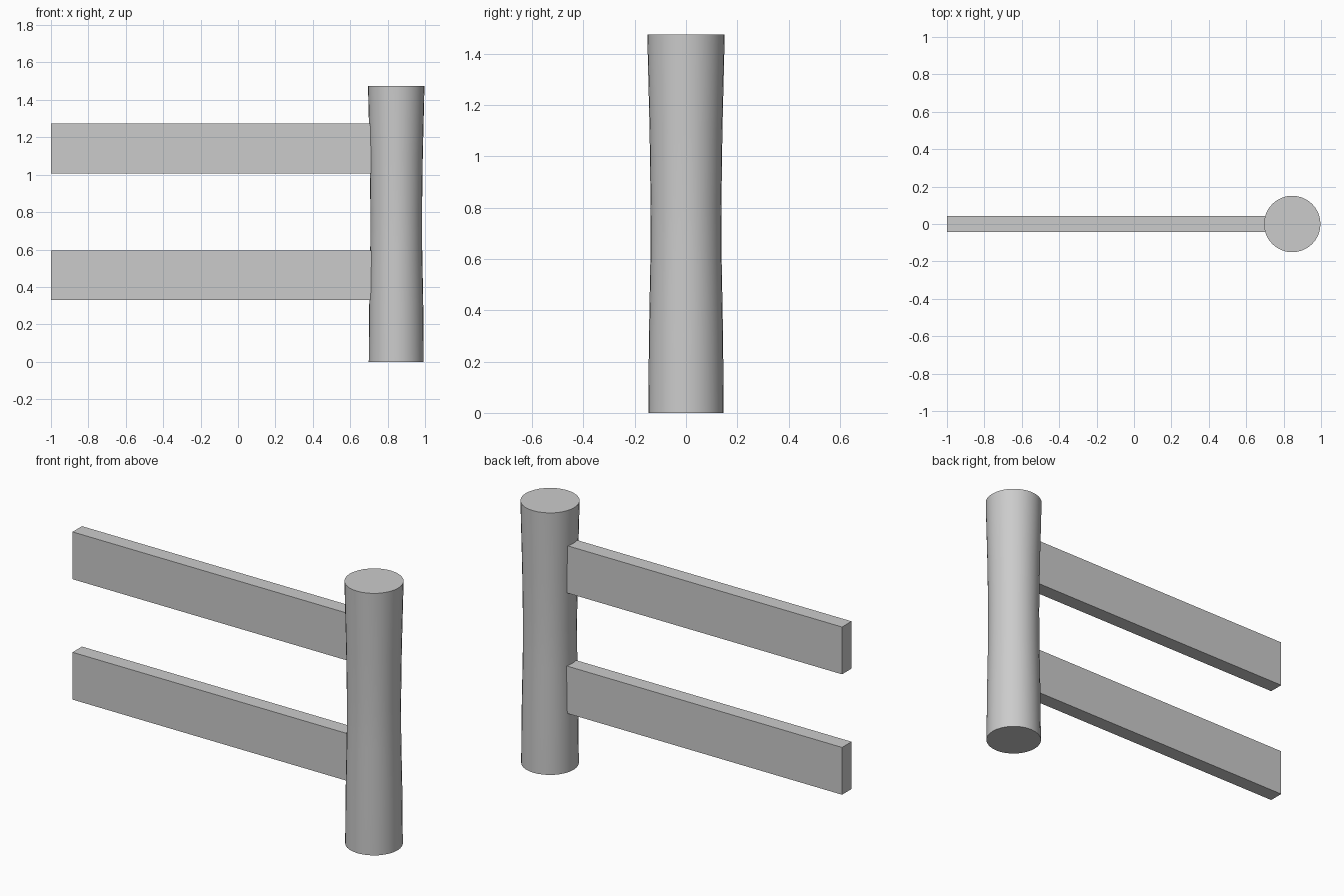
import bpy, bmesh, math

if "Cube" in bpy.data.objects:
    bpy.data.objects.remove(bpy.data.objects["Cube"])

POST_X = 0.846


def add_object(name, bm):
    bmesh.ops.recalc_face_normals(bm, faces=bm.faces)
    mesh = bpy.data.meshes.new(name)
    bm.to_mesh(mesh)
    bm.free()
    obj = bpy.data.objects.new(name, mesh)
    bpy.context.collection.objects.link(obj)
    return obj


def box(name, lo, hi):
    bm = bmesh.new()
    bmesh.ops.create_cube(bm, size=1)
    for v in bm.verts:
        for i in range(3):
            v.co[i] = lo[i] if v.co[i] < 0 else hi[i]
    return add_object(name, bm)


def turned(name, x, profile, sides=32):
    """Closed round solid from (radius, height) rings."""
    bm = bmesh.new()
    rings = []
    for r, z in profile:
        rings.append([bm.verts.new((x + r * math.cos(2 * math.pi * i / sides),
                                    r * math.sin(2 * math.pi * i / sides), z))
                      for i in range(sides)])
    for a, b in zip(rings, rings[1:]):
        for i in range(sides):
            j = (i + 1) % sides
            bm.faces.new((a[i], a[j], b[j], b[i])).smooth = True
    bm.faces.new(rings[0])
    bm.faces.new(rings[-1])
    # crisp rims around the flat caps
    for e in bm.edges:
        if any(len(f.verts) > 4 for f in e.link_faces):
            e.smooth = False
    return add_object(name, bm)


# Post, slightly waisted in the middle
turned("post", POST_X, [(0.147, 0), (0.1445, 0.3), (0.139, 0.6), (0.138, 0.8),
                        (0.142, 1.1), (0.151, 1.475)])

# Two plank rails, ending just inside the post
for name, z in (("lower_rail", 0.33), ("upper_rail", 1.007)):
    box(name, (-1.0, -0.042, z), (0.73, 0.042, z + 0.266))
